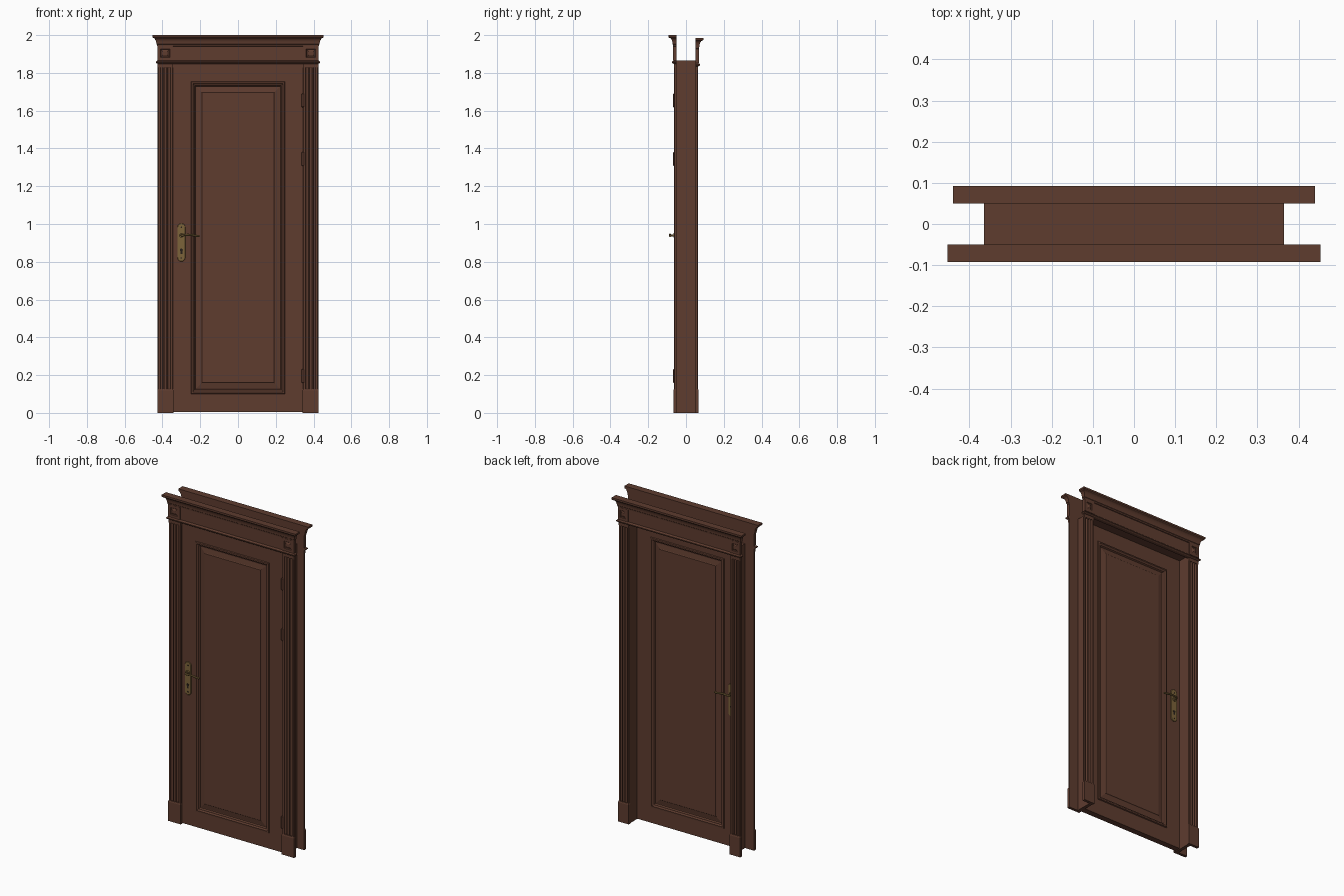
import bpy, bmesh, math

if "Cube" in bpy.data.objects:
    bpy.data.objects.remove(bpy.data.objects["Cube"])


def material(name, rgb):
    m = bpy.data.materials.new(name)
    m.diffuse_color = (*rgb, 1)
    m.use_nodes = True
    m.node_tree.nodes["Principled BSDF"].inputs["Base Color"].default_value = m.diffuse_color
    return m


WOOD = material("brown wood", (0.112, 0.045, 0.028))
BRASS = material("aged brass", (0.20, 0.125, 0.042))
DARK = material("dark keyhole", (0.02, 0.014, 0.01))


def build(name, verts, faces, mat=WOOD):
    me = bpy.data.meshes.new(name)
    me.from_pydata(verts, [], faces)
    bm = bmesh.new()
    bm.from_mesh(me)
    bmesh.ops.recalc_face_normals(bm, faces=bm.faces)
    bm.to_mesh(me)
    bm.free()
    me.materials.append(mat)
    ob = bpy.data.objects.new(name, me)
    bpy.context.collection.objects.link(ob)
    return ob


def loft(name, rings, mat=WOOD):
    """Bridge equal-length rings of points and cap both ends."""
    n = len(rings[0])
    verts = [p for r in rings for p in r]
    faces = [tuple(range(n)), tuple(range(len(verts) - n, len(verts)))]
    for k in range(len(rings) - 1):
        for i in range(n):
            j = (i + 1) % n
            faces.append((k * n + i, k * n + j, (k + 1) * n + j, (k + 1) * n + i))
    return build(name, verts, faces, mat)


def rect(x0, x1, z0, z1, y, d=0.0):
    return [(x0 + d, y, z0 + d), (x1 - d, y, z0 + d),
            (x1 - d, y, z1 - d), (x0 + d, y, z1 - d)]


def box(name, x0, x1, y0, y1, z0, z1, mat=WOOD):
    return loft(name, [rect(x0, x1, z0, z1, y0), rect(x0, x1, z0, z1, y1)], mat)


def smooth(ob):
    bpy.ops.object.select_all(action='DESELECT')
    ob.select_set(True)
    bpy.context.view_layer.objects.active = ob
    bpy.ops.object.shade_smooth_by_angle(angle=math.radians(35))


# Jamb: two posts and a head
for s, side in ((-1, "left"), (1, "right")):
    a, b = sorted((s * 0.345, s * 0.365))
    box("jamb_" + side, a, b, -0.05, 0.05, 0, 1.865)
box("jamb_head", -0.345, 0.345, -0.05, 0.05, 1.847, 1.865)

# Door leaf, moulded and panelled on both faces
MID, HALF = -0.034, 0.018
steps = [(0, 0), (0.003, 0.006), (0.011, 0.007), (0.016, 0.002), (0.021, 0.001),
         (0.026, -0.008), (0.031, -0.008), (0.057, -0.003), (0.060, 0.0)]
half = lambda s: ([rect(-0.344, 0.344, 0.004, 1.846, MID + s * HALF)] +
                  [rect(-0.25, 0.25, 0.10, 1.755, MID + s * (HALF + h), d)
                   for d, h in steps])
loft("door_leaf", half(-1)[::-1] + half(1))


# Fluted casings, plinths, corner blocks and entablature, front and back
def trim(tag, s, W, dz):
    wall = s * 0.05
    Y = lambda d: wall + s * d
    inner = 0.345
    width = W - inner
    margin, gap = width * 0.17, width * 0.07
    groove = (width - 2 * margin - 2 * gap) / 3
    for m, side in ((-1, "left"), (1, "right")):
        # cross-section with three rounded flutes
        sec = [(inner, 0), (inner, 0.011), (inner + 0.003, 0.014)]
        for k in range(3):
            u = inner + margin + k * (groove + gap)
            sec += [(u + groove * (1 - math.cos(t * math.pi / 6)) / 2,
                     0.014 - 0.008 * math.sin(t * math.pi / 6)) for t in range(7)]
        sec += [(W - 0.003, 0.014), (W, 0.011), (W, 0)]
        loft(f"{tag}_casing_{side}",
             [[(m * x, Y(d), z) for x, d in sec] for z in (0.0, 1.828 + dz)])
        a, b = sorted((m * inner, m * W))
        box(f"{tag}_casing_top_{side}", a, b, wall, Y(0.014), 1.828 + dz, 1.855 + dz)
        # plinth with a chamfered top
        a, b = sorted((m * (inner - 0.003), m * (W + 0.002)))
        prof = [(a, b, 0, 0.017), (a, b, 0.118, 0.017), (a + .003, b - .003, 0.126, 0.0145)]
        loft(f"{tag}_plinth_{side}",
             [[(x0, wall, z), (x1, wall, z), (x1, Y(d), z), (x0, Y(d), z)]
              for x0, x1, z, d in prof])
        # corner block with sunken square and raised centre
        a, b = sorted((m * inner, m * (W + 0.002)))
        z0, z1 = 1.866 + dz, 1.942 + dz
        loft(f"{tag}_corner_block_{side}",
             [rect(a, b, z0, z1, Y(h), d) for d, h in
              ((0, 0), (0, 0.019), (0.016, 0.019), (0.019, 0.015),
               (0.022, 0.015), (0.030, 0.019))])
    # entablature profile (z, projection) mitred round three sides
    prof = [(1.848, 0), (1.850, 0.006), (1.854, 0.010), (1.859, 0.010), (1.863, 0.006),
            (1.866, 0), (1.940, 0), (1.942, 0.004), (1.950, 0.005)]
    prof += [(1.952 + 0.033 * math.sin(t * math.pi / 12),
              0.007 + 0.017 * (1 - math.cos(t * math.pi / 12))) for t in range(7)]
    prof += [(1.989, 0.028), (2.0, 0.028)]
    loft(f"{tag}_entablature",
         [[(-W - o, wall, z + dz), (-W - o, Y(0.014 + o), z + dz),
           (W + o, Y(0.014 + o), z + dz), (W + o, wall, z + dz)] for z, o in prof])


trim("front", -1, 0.425, 0.0)
trim("back", 1, 0.412, -0.014)


def disc(name, x, z, r, y0, y1, mat, n=20):
    ring = lambda y: [(x + r * math.cos(2 * math.pi * i / n), y,
                       z + r * math.sin(2 * math.pi * i / n)) for i in range(n)]
    ob = loft(name, [ring(y0), ring(y1)], mat)
    smooth(ob)


# Hinges: knuckle barrels on the front right edge
for i, z in enumerate((0.195, 1.345, 1.655)):
    ring = lambda h, r: [(0.344 + r * math.cos(k * math.pi / 6),
                          -0.061 + r * math.sin(k * math.pi / 6), z + h) for k in range(12)]
    smooth(loft(f"hinge_{i + 1}", [ring(-0.038, 0.003), ring(-0.034, 0.007),
                                   ring(0.034, 0.007), ring(0.038, 0.003)]))

# Handle sets on both faces
HX = -0.30
for tag, s in (("front", -1), ("back", 1)):
    face = MID + s * HALF
    Y = lambda d: face + s * d
    outline = lambda r: [
        (HX + r * math.cos(t * math.pi / 10),
         (0.983 if t <= 10 else 0.822) + r * math.sin(t * math.pi / 10))
        for t in list(range(11)) + list(range(10, 21))]
    # the second arc starts at half a turn with the lower centre
    pts = lambda r: [(x, z - (0.161 if i == 11 else 0)) for i, (x, z) in enumerate(outline(r))]
    loft(f"{tag}_handle_plate", [[(x, Y(h), z) for x, z in pts(r)]
                                 for h, r in ((0, 0.021), (0.004, 0.021), (0.006, 0.019))], BRASS)
    disc(f"{tag}_handle_boss", HX, 0.94, 0.012, Y(0.005), Y(0.014), BRASS)
    disc(f"{tag}_keyhole", HX, 0.862, 0.008, Y(0.005), Y(0.0068), DARK)
    box(f"{tag}_keyhole_slot", HX - 0.005, HX + 0.005, *sorted((Y(0.005), Y(0.0068))),
        0.842, 0.862, DARK)
    for k, z in enumerate((0.983, 0.82)):
        disc(f"{tag}_plate_screw_{k + 1}", HX, z, 0.004, Y(0.005), Y(0.0068), DARK, 12)
    # lever: bevelled curve with a slight wave
    cu = bpy.data.curves.new(f"{tag}_lever", 'CURVE')
    cu.dimensions = '3D'
    cu.bevel_depth = 0.006
    cu.bevel_resolution = 3
    cu.use_fill_caps = True
    path = [(0, 0.005, 0), (0, 0.025, 0), (0.003, 0.031, 0), (0.012, 0.033, 0.001),
            (0.035, 0.033, 0.003), (0.06, 0.033, 0.001), (0.08, 0.032, -0.003),
            (0.095, 0.030, -0.003)]
    sp = cu.splines.new('POLY')
    sp.points.add(len(path) - 1)
    for p, (dx, d, h) in zip(sp.points, path):
        p.co = (HX + dx, Y(d), 0.94 + h, 1)
    cu.materials.append(BRASS)
    ob = bpy.data.objects.new(f"{tag}_lever", cu)
    bpy.context.collection.objects.link(ob)
    bpy.ops.object.select_all(action='DESELECT')
    ob.select_set(True)
    bpy.context.view_layer.objects.active = ob
    bpy.ops.object.convert(target='MESH')
    smooth(bpy.context.view_layer.objects.active)
